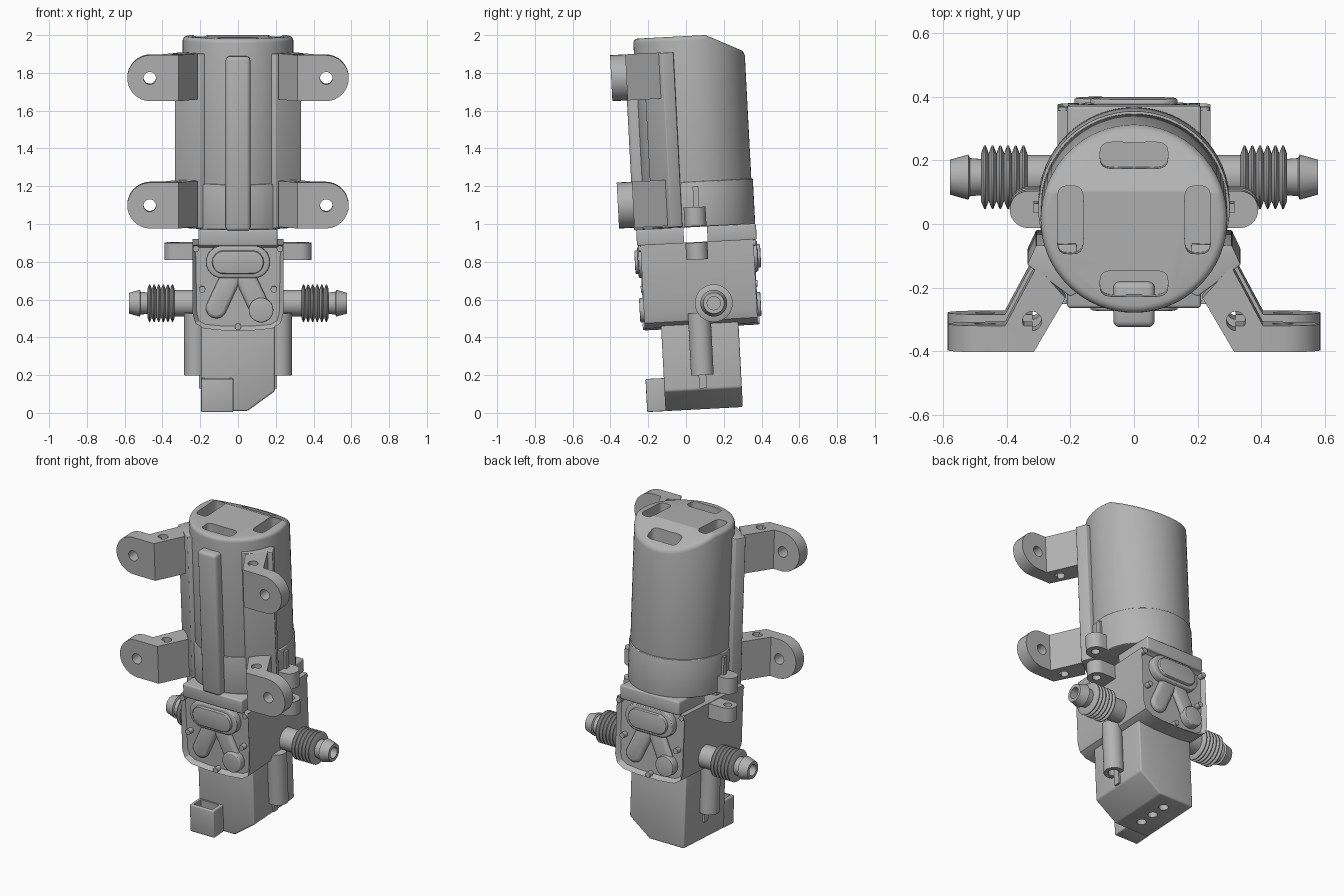
import bpy, bmesh, math
from mathutils import Matrix, Vector

if "Cube" in bpy.data.objects:
    bpy.data.objects.remove(bpy.data.objects["Cube"])

grey = bpy.data.materials.new("plain grey")
grey.use_nodes = True
grey.diffuse_color = (0.45, 0.45, 0.45, 1)
grey.node_tree.nodes["Principled BSDF"].inputs["Base Color"].default_value = (0.45, 0.45, 0.45, 1)
parts = []


def finish(name, bm):
    bmesh.ops.recalc_face_normals(bm, faces=bm.faces)
    me = bpy.data.meshes.new(name)
    bm.to_mesh(me)
    bm.free()
    me.materials.append(grey)
    ob = bpy.data.objects.new(name, me)
    bpy.context.collection.objects.link(ob)
    parts.append(ob)
    return ob


def bake(ob):
    """Turn the modified shape into plain mesh."""
    dg = bpy.context.evaluated_depsgraph_get()
    me = bpy.data.meshes.new_from_object(ob.evaluated_get(dg))
    ob.modifiers.clear()
    ob.data = me


def bevel(ob, width, segments=3):
    m = ob.modifiers.new("round", "BEVEL")
    m.width, m.segments = width, segments
    m.limit_method, m.angle_limit = "ANGLE", math.radians(32)
    bake(ob)


def cut(ob, *cutters):
    for c in cutters:
        c.hide_render = True
        m = ob.modifiers.new("cut", "BOOLEAN")
        m.operation, m.solver, m.object = "DIFFERENCE", "EXACT", c
    bake(ob)
    for c in cutters:
        parts.remove(c)
        bpy.data.objects.remove(c)


def prism(name, pts, axis, a, b, width=0):
    """Extrude a 2D outline along an axis, from a to b."""
    place = {"x": lambda p, t: (t, p[0], p[1]),
             "y": lambda p, t: (p[0], t, p[1]),
             "z": lambda p, t: (p[0], p[1], t)}[axis]
    bm = bmesh.new()
    lo, hi = ([bm.verts.new(place(p, t)) for p in pts] for t in (a, b))
    bm.faces.new(lo)
    bm.faces.new(hi)
    n = len(pts)
    for i in range(n):
        j = (i + 1) % n
        bm.faces.new((lo[i], lo[j], hi[j], hi[i]))
    ob = finish(name, bm)
    if width:
        bevel(ob, width)
    return ob


def box(name, x, y, z, width=0):
    return prism(name, [(x[0], y[0]), (x[1], y[0]), (x[1], y[1]), (x[0], y[1])], "z", *z, width)


def stadium(p, q, r, n=16):
    """Outline around two points; the same point twice gives a circle."""
    d = math.atan2(q[1] - p[1], q[0] - p[0])
    out = []
    for c, start in ((q, d - math.pi / 2), (p, d + math.pi / 2)):
        steps = n if p == q else n + 1
        for i in range(steps):
            t = start + math.pi * i / n
            out.append((c[0] + r * math.cos(t), c[1] + r * math.sin(t)))
    return out


def circle(x, y, r, n=16):
    return stadium((x, y), (x, y), r, n)


def bean(cx, cy, turn):
    out = []
    for i in range(32):
        t = math.tau * i / 32
        s = math.sin(t)
        u = 0.107 * math.cos(t)
        v = 0.055 * math.copysign(abs(s) ** 0.6, s) * (0.72 + 0.35 * math.cos(t) ** 2)
        out.append((cx + v, cy + u) if turn else (cx + u, cy + v))
    return out


def lathe_x(name, profile, side, cy, cz, n=32):
    """Revolve (x, radius) points about an axis along x."""
    bm = bmesh.new()
    rings = [[bm.verts.new((side * x, cy + r * math.cos(math.tau * i / n),
                            cz + r * math.sin(math.tau * i / n))) for i in range(n)]
             for x, r in profile]
    for a, b in zip(rings, rings[1:]):
        for i in range(n):
            j = (i + 1) % n
            bm.faces.new((a[i], a[j], b[j], b[i]))
    bm.faces.new(rings[0])
    bm.faces.new(rings[-1])
    return finish(name, bm)


# Motor can with sloped, rounded top and four vents
can = prism("motor_can", circle(0, 0, 0.293, 32), "z", 1.2, 1.997)
cut(can, prism("slope", [(0.09, 1.997), (0.4, 1.846), (0.4, 2.2), (0.09, 2.2)], "x", -0.5, 0.5))
bevel(can, 0.035, 4)
cut(can, *[prism("vent", bean(x, y, x != 0), "z", 1.88, 2.1)
           for x, y in ((0, -0.2), (0, 0.2), (0.2, 0), (-0.2, 0))])
prism("motor_band", circle(0, 0, 0.301, 32), "z", 0.985, 1.225, 0.005)
box("front_rib", (-0.065, 0.065), (-0.343, -0.2), (0.98, 1.905), 0.02)

# Neck flange with a slot running through from side to side
neck = box("neck_flange", (-0.21, 0.21), (-0.33, 0.305), (0.9, 0.987), 0.01)
cut(neck, box("slot", (-0.5, 0.5), (-0.08, 0.045), (0.8, 1.1)))

# Pump head with a recessed panel at front and back
half = [(0.24, 0.905), (0.24, 0.54), (0.225, 0.49), (0.18, 0.462), (0.08, 0.452)]
outline = half + [(-x, z) for x, z in reversed(half)]
head = prism("pump_head", outline, "y", -0.312, 0.287)
bm = bmesh.new()
bm.from_mesh(head.data)
bm.faces.ensure_lookup_table()
for f in [f for f in bm.faces if abs(f.normal.y) > 0.9]:
    bmesh.ops.inset_region(bm, faces=[f], thickness=0.022, depth=0)
    bmesh.ops.translate(bm, verts=f.verts, vec=-0.025 * f.normal)
bm.to_mesh(head.data)
bm.free()

for label, s, face in (("front", -1, 0.312), ("back", 1, 0.287)):
    def raised(name, pts, height, width):
        prism(label + "_" + name, pts, "y", s * (face - 0.04), s * (face + height), width)
    raised("valve_cover", stadium((-0.085, 0.815), (0.085, 0.815), 0.085), 0.018, 0.012)
    raised("valve_cap", stadium((-0.075, 0.815), (0.075, 0.815), 0.062), 0.034, 0.008)
    for side in (1, -1):
        raised("channel", stadium((side * 0.045, 0.72), (side * 0.115, 0.57), 0.055), 0.004, 0.03)
        for x, z in ((0.222, 0.885), (0.19, 0.67)):
            raised("screw", circle(side * x, z, 0.017, 8), 0.01, 0)
    raised("channel_plug", circle(-s * 0.122, 0.56, 0.065), 0.022, 0.008)
    raised("bottom_screw", circle(0, 0.472, 0.017, 8), 0.01, 0)

# Switch housing with one bottom corner cut off and three sockets below
housing = prism("switch_housing",
                [(-0.195, 0.02), (0.05, 0.02), (0.195, 0.125), (0.195, 0.5), (-0.195, 0.5)],
                "y", -0.225, 0.185, 0.01)
cut(housing, *[prism("socket", circle(-0.06, y, 0.028), "z", -0.1, 0.06)
               for y in (-0.12, -0.02, 0.08)])
plug = box("plug_shroud", (-0.195, -0.025), (-0.322, -0.22), (0.02, 0.195), 0.006)
cut(plug, box("plug_hollow", (-0.175, -0.045), (-0.305, -0.235), (0.09, 0.3)))

# Port profile: pipe, thread ridges, hose barb and bore
ridges = 6
pitch = 0.145 / ridges
port = [(0.2, 0.07), (0.335, 0.07)]
for i in range(ridges):
    x = 0.335 + i * pitch
    port += [(x, 0.075), (x + pitch * 0.4, 0.1), (x + pitch * 0.6, 0.1)]
port += [(0.48, 0.075), (0.48, 0.057), (0.515, 0.06), (0.52, 0.071),
         (0.577, 0.055), (0.577, 0.035), (0.5, 0.035)]

for side, label in ((1, "left"), (-1, "right")):
    def mirrored(pts):
        return [(side * x, y) for x, y in pts]

    lathe_x(label + "_port", port, side, 0.06, 0.577)
    # Mounting strip along the motor
    prism(label + "_mount_strip",
          mirrored([(0.2, -0.245), (0.335, -0.145), (0.307, -0.085), (0.18, -0.08), (0.17, -0.23)]),
          "z", 0.99, 1.915, 0.004)
    # Angled feet with a hole through each arm and each pad
    for level, z in (("upper", 1.795), ("lower", 1.12)):
        name = f"{label}_{level}_foot"
        arm = prism(name + "_arm",
                    mirrored([(0.215, -0.25), (0.315, -0.42), (0.34, -0.42), (0.405, -0.337), (0.305, -0.15)]),
                    "z", z - 0.122, z + 0.122)
        cut(arm, prism("hole", circle(side * 0.32, -0.322, 0.03), "z", z - 0.3, z + 0.3))
        pad = prism(name + "_pad",
                    mirrored([(0.318, z - 0.122)] + [p for p in stadium((0.3, z), (0.464, z), 0.122) if p[0] > 0.4]
                             + [(0.318, z + 0.122)]), "y", -0.42, -0.337)
        cut(pad, prism("hole", circle(side * 0.467, z, 0.033), "y", -0.6, -0.2))
    # Paired screw ears
    for level, z0, z1 in (("upper", 0.99, 1.09), ("lower", 0.812, 0.902)):
        ear = prism(f"{label}_{level}_ear",
                    stadium((side * 0.2, -0.015), (side * 0.332, -0.015), 0.058), "z", z0, z1)
        cut(ear, prism("hole", circle(side * 0.335, -0.015, 0.025), "z", z0 - 0.1, z1 - 0.015 if level == "upper" else z1 + 0.1))
    xs = sorted((side * 0.28, side * 0.315))
    box(label + "_ear_rib", xs, (-0.02, 0.01), (1.08, 1.2))
    # Hollow screw tube beside the housing
    tube = prism(label + "_screw_tube", circle(side * 0.225, -0.02, 0.06), "z", 0.2, 0.53)
    cut(tube, prism("hole", circle(side * 0.228, -0.02, 0.032), "z", 0.1, 0.35))
    box(label + "_tube_rib", sorted((side * 0.18, side * 0.207)), (-0.04, 0), (0.13, 0.3))

# Lean the whole pump slightly forward and shade it
pivot = Vector((0, 0.065, 1))
lean = (Matrix.Translation(pivot) @ Matrix.Rotation(math.radians(3), 4, "X")
        @ Matrix.Translation((0, 0, -1)))
bpy.ops.object.select_all(action="DESELECT")
for ob in parts:
    ob.data.transform(lean)
    ob.select_set(True)
bpy.context.view_layer.objects.active = parts[0]
bpy.ops.object.shade_smooth_by_angle(angle=math.radians(30))
